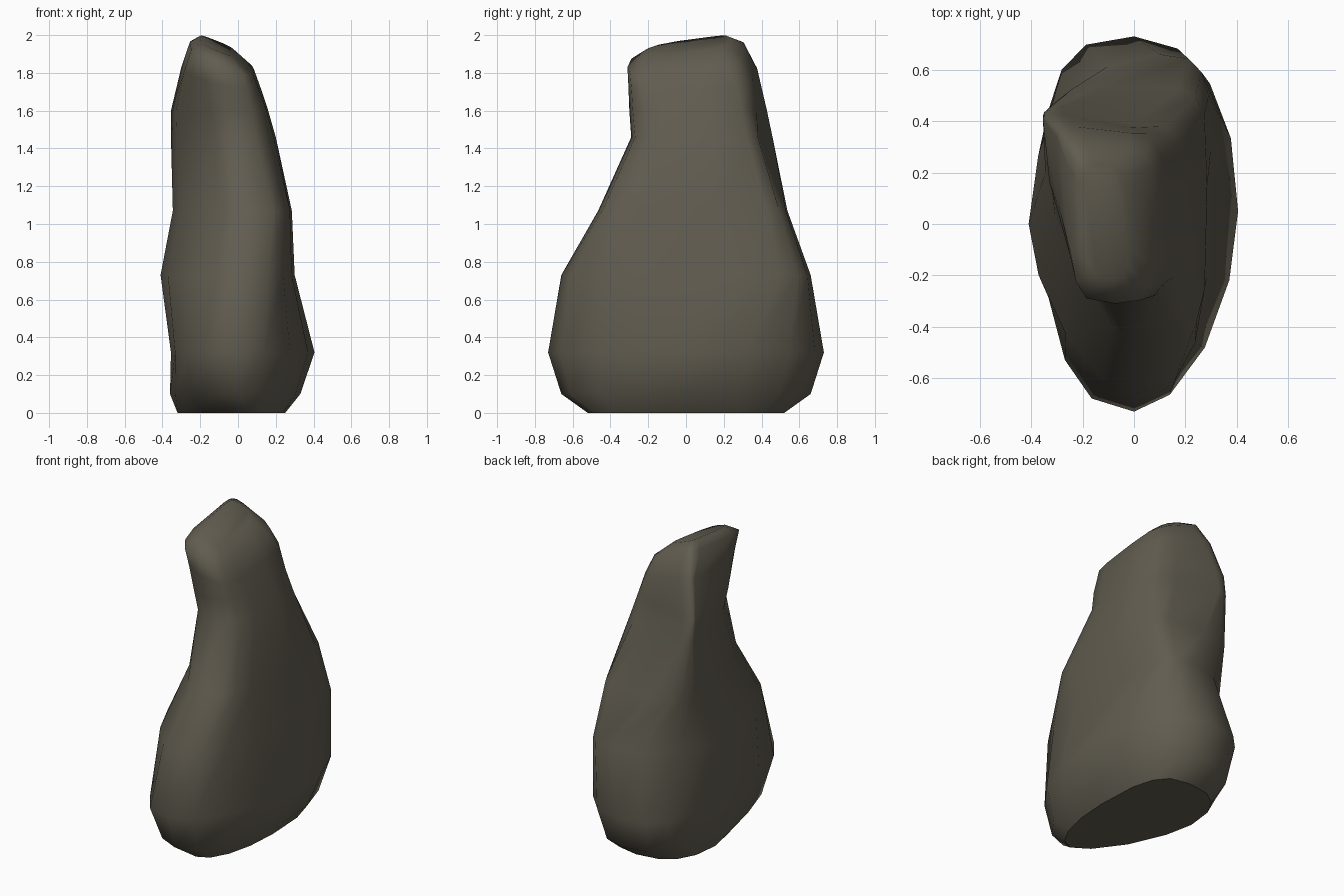
import bpy, bmesh, math

old = bpy.data.objects.get("Cube")
if old:
    bpy.data.objects.remove(old, do_unlink=True)

SEGMENTS = 16

# Each level: height, x range, y range,
# y of left and right extremes, x of front and back extremes,
# squareness of the corners: front low-x, front high-x, back low-x, back high-x
LEVELS = [
    (0, -.32, .25, -.52, .52, .15, 0, .06, 0, 1.5, 2.1, 2.5, 3),
    (.1, -.36, .33, -.66, .66, .1, 0, 0, 0, 1.9, 2, 2.5, 2.3),
    (.32, -.355, .405, -.73, .73, .1, .05, 0, 0, 2.5, 1.8, 3, 2.2),
    (.73, -.41, .3, -.66, .66, 0, .3, 0, .1, 1.6, 3, 2.1, 3.3),
    (1.07, -.345, .285, -.465, .54, .2, .15, 0, -.1, 1.4, 4.5, 3.5, 5.5),
    (1.46, -.355, .2, -.29, .46, .42, .15, -.04, -.28, 1.6, 3.3, 2, 3.5),
    (1.6, -.355, .16, -.3, .43, .41, .12, -.05, -.28, 1.8, 3.6, 2, 3.7),
    (1.74, -.3, .12, -.305, .38, .34, .1, -.06, -.22, 2.5, 3.8, 2.5, 4),
    (1.84, -.255, .085, -.31, .31, .22, .08, -.07, -.18, 4, 4.2, 3.3, 4),
    (1.9, -.2, -.02, -.22, .23, .15, .06, -.08, -.14, 3, 3, 3, 3),
]


def section(z, x0, x1, y0, y1, y_left, y_right, x_front, x_back, *powers):
    """Closed ring joining four extremes with rounded quarters."""
    ring = []
    tilt = min(max((z - 1.6) / .24, 0), 1)
    for i in range(SEGMENTS):
        a = 2 * math.pi * i / SEGMENTS
        c, s = math.cos(a), math.sin(a)
        power = powers[2 * (s > 0) + (c > 0)]
        u, v = abs(c) ** (2 / power), abs(s) ** (2 / power)
        side_x, side_y = (x1, y_right) if c > 0 else (x0, y_left)
        end_x, end_y = (x_back, y1) if s > 0 else (x_front, y0)
        x = end_x + (side_x - end_x) * u
        y = side_y + (end_y - side_y) * v
        # shallow hollow on the upper back
        if s > 0:
            y -= .06 * math.exp(-((x + .02) / .14) ** 2 - ((z - 1.46) / .24) ** 2)
        ring.append((x, y, z + tilt * (.12 * y - .38 * x)))
    return ring


# Stone body, lofted from base to sloping top
bm = bmesh.new()
rings = [[bm.verts.new(p) for p in section(*level)] for level in LEVELS]
for low, high in zip(rings, rings[1:]):
    for i in range(SEGMENTS):
        j = (i + 1) % SEGMENTS
        bm.faces.new((low[i], low[j], high[j], high[i]))
base = bm.faces.new(list(reversed(rings[0])))
bm.faces.new(rings[-1])
bmesh.ops.recalc_face_normals(bm, faces=bm.faces)

# Smooth body, crisp flat base
for face in bm.faces:
    face.smooth = face is not base
for edge in base.edges:
    edge.smooth = False

mesh = bpy.data.meshes.new("boulder")
bm.to_mesh(mesh)
bm.free()
boulder = bpy.data.objects.new("boulder", mesh)
bpy.context.collection.objects.link(boulder)

# Single stone colour
stone = bpy.data.materials.new("grey brown stone")
stone.use_nodes = True
colour = (.12, .108, .08, 1)
stone.diffuse_color = colour
stone.node_tree.nodes["Principled BSDF"].inputs["Base Color"].default_value = colour
mesh.materials.append(stone)
